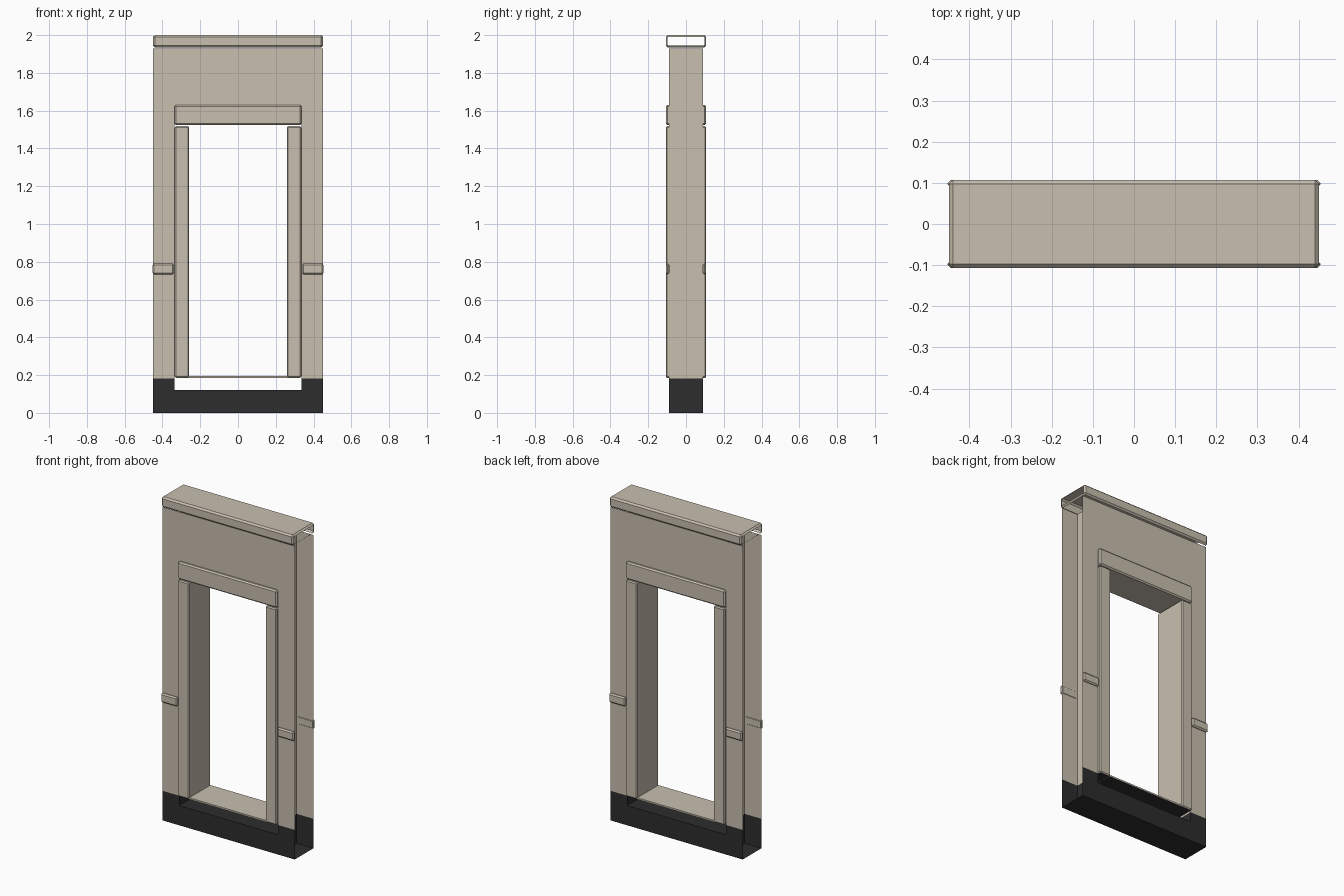
import bpy, bmesh
from mathutils import Vector

cube = bpy.data.objects.get("Cube")
if cube:
    bpy.data.objects.remove(cube, do_unlink=True)


def make_material(name, colour):
    mat = bpy.data.materials.new(name)
    mat.use_nodes = True
    mat.diffuse_color = colour
    mat.node_tree.nodes["Principled BSDF"].inputs["Base Color"].default_value = colour
    return mat


MATERIALS = [make_material("warm stone", (0.58, 0.52, 0.43, 1)),
             make_material("charcoal base", (0.026, 0.026, 0.026, 1))]

HALF_W, HALF_D = 0.45, 0.09      # wall half width and half depth
HOLE_X = 0.337                   # half width of the doorway cut
HOLE_LOW, HOLE_HIGH = 0.122, 1.625
BASE_TOP, WALL_TOP = 0.182, 1.93
OUT = 0.107                      # how far trim stands out in y


def finish(bm, name, paint_below=BASE_TOP):
    # everything under the base line is charcoal
    for f in bm.faces:
        f.material_index = int(f.calc_center_median().z < paint_below)
    mesh = bpy.data.meshes.new(name)
    bm.to_mesh(mesh)
    bm.free()
    for mat in MATERIALS:
        mesh.materials.append(mat)
    obj = bpy.data.objects.new(name, mesh)
    bpy.context.scene.collection.objects.link(obj)
    return obj


def bevelled_box(name, low, high, bevel=0.008, open_sides=(), paint_below=BASE_TOP):
    low, high = Vector(low), Vector(high)
    bm = bmesh.new()
    bmesh.ops.create_cube(bm, size=1)
    for v in bm.verts:
        v.co = [(low[i] + high[i]) / 2 + v.co[i] * (high[i] - low[i]) for i in range(3)]
    if bevel:
        bmesh.ops.bevel(bm, geom=bm.edges[:], offset=bevel, segments=1, affect='EDGES')
    bm.normal_update()
    gone = [f for f in bm.faces if any(f.normal.dot(Vector(d)) > 0.99 for d in open_sides)]
    bmesh.ops.delete(bm, geom=gone, context='FACES')
    return finish(bm, name, paint_below)


def quad(bm, *corners):
    bm.faces.new([bm.verts.new(c) for c in corners])


# Hollow wall: two skins with a doorway, cross walls, floor, open ends
bm = bmesh.new()
xs = [-HALF_W, -HOLE_X, HOLE_X, HALF_W]
zs = [0, HOLE_LOW, BASE_TOP, HOLE_HIGH, WALL_TOP]
for z0, z1 in zip(zs, zs[1:]):
    for x0, x1 in zip(xs, xs[1:]):
        if x0 == -HOLE_X and HOLE_LOW <= z0 < HOLE_HIGH:
            continue
        quad(bm, (x0, -HALF_D, z0), (x1, -HALF_D, z0), (x1, -HALF_D, z1), (x0, -HALF_D, z1))
        quad(bm, (x1, HALF_D, z0), (x0, HALF_D, z0), (x0, HALF_D, z1), (x1, HALF_D, z1))
    for s in (-1, 1):
        x = s * HOLE_X
        quad(bm, (x, -s * HALF_D, z0), (x, s * HALF_D, z0),
             (x, s * HALF_D, z1), (x, -s * HALF_D, z1))
for z, hx, up in ((0, HALF_W, -1), (HOLE_LOW, HOLE_X, 1),
                  (HOLE_HIGH, HOLE_X, -1), (WALL_TOP, HOLE_X, 1)):
    quad(bm, (-hx, -up * HALF_D, z), (hx, -up * HALF_D, z),
         (hx, up * HALF_D, z), (-hx, up * HALF_D, z))
bmesh.ops.remove_doubles(bm, verts=bm.verts[:], dist=0.0001)
finish(bm, "wall")

# Coping on top, open at both ends and underneath
bevelled_box("coping", (-HALF_W, -OUT, 1.935), (HALF_W, OUT, 2.0), 0.01,
             open_sides=((1, 0, 0), (-1, 0, 0), (0, 0, -1)))

# Door surround
bevelled_box("door_header", (-HOLE_X, -OUT, 1.523), (HOLE_X, OUT, 1.63))
bevelled_box("door_sill", (-0.265, -OUT + 0.005, 0.185), (0.265, OUT - 0.005, 0.195),
             0, paint_below=0.188)
for side, s in (("left", 1), ("right", -1)):
    x0, x1 = sorted((s * 0.26, s * 0.335))
    bevelled_box(side + "_door_jamb", (x0, -OUT, 0.186), (x1, OUT, 1.518),
                 0.006, paint_below=0.188)
    # Short rail strips on both faces of the wall
    x0, x1 = sorted((s * 0.34, s * 0.453))
    for face, f in (("front", -1), ("back", 1)):
        y0, y1 = sorted((f * 0.088, f * OUT))
        bevelled_box(side + "_" + face + "_rail", (x0, y0, 0.733), (x1, y1, 0.79))
